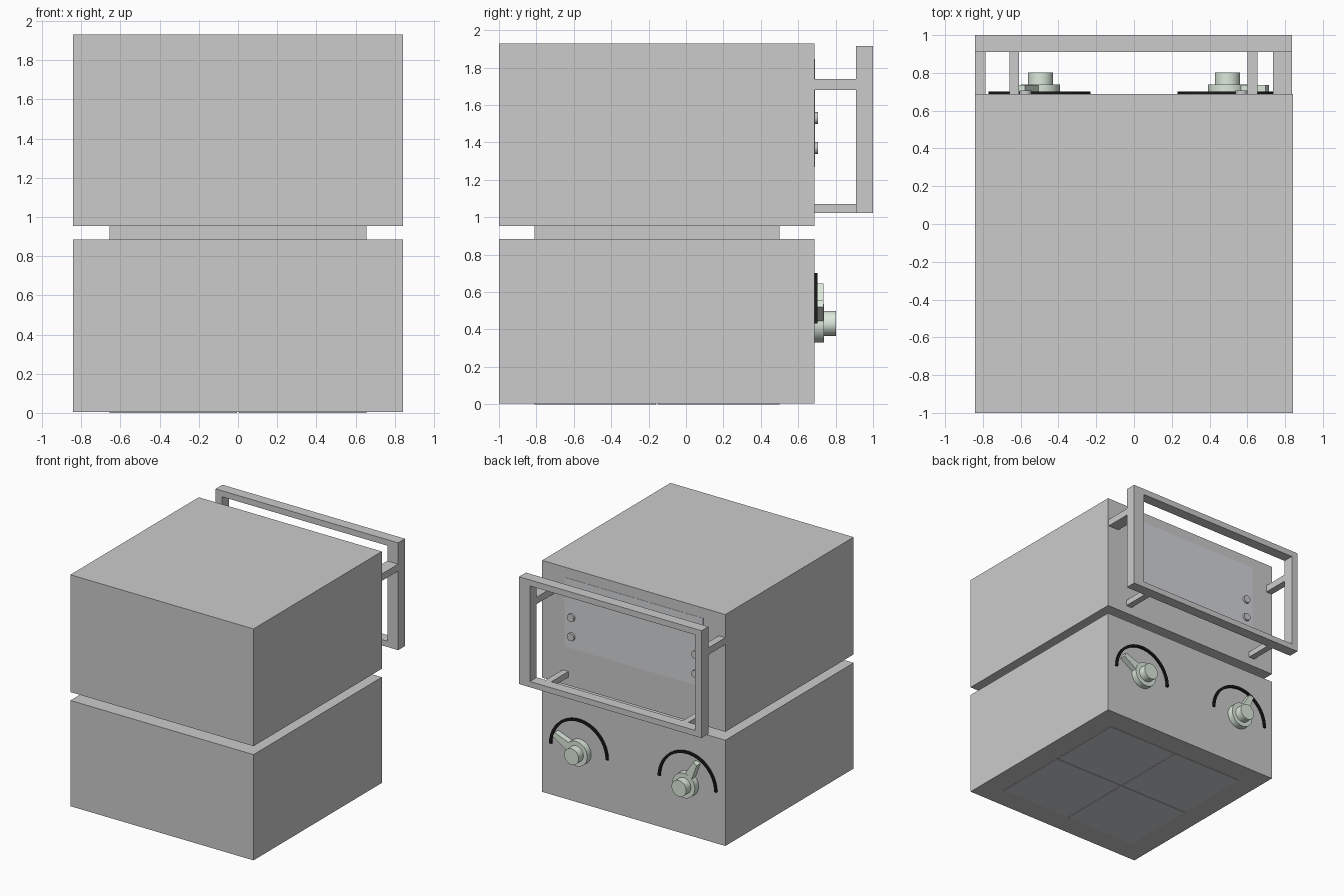
import bpy, bmesh, math
from mathutils import Vector

if "Cube" in bpy.data.objects:
    bpy.data.objects.remove(bpy.data.objects["Cube"])


def material(name, rgb):
    m = bpy.data.materials.new(name)
    m.diffuse_color = (*rgb, 1)
    m.use_nodes = True
    m.node_tree.nodes["Principled BSDF"].inputs["Base Color"].default_value = m.diffuse_color
    return m


GREEN = material("pale_green", (0.72, 0.82, 0.72))
BLACK = material("black", (0.01, 0.01, 0.01))
PANEL = material("panel_grey", (0.66, 0.67, 0.70))


def finish(name, bm, mat=None):
    bmesh.ops.recalc_face_normals(bm, faces=bm.faces)
    me = bpy.data.meshes.new(name)
    bm.to_mesh(me)
    bm.free()
    ob = bpy.data.objects.new(name, me)
    bpy.context.collection.objects.link(ob)
    if mat:
        me.materials.append(mat)
    return ob


def box(name, x, y, z, mat=None):
    bm = bmesh.new()
    bmesh.ops.create_cube(bm, size=1)
    for v in bm.verts:
        v.co = Vector([(a + b) / 2 + c * (b - a) for (a, b), c in zip((x, y, z), v.co)])
    return finish(name, bm, mat)


def prism(name, pts, y0, y1, mat=None):
    """Extrude an x-z outline along y."""
    bm = bmesh.new()
    face = bm.faces.new([bm.verts.new((x, y0, z)) for x, z in pts])
    ext = bmesh.ops.extrude_face_region(bm, geom=[face])
    for v in ext["geom"]:
        if isinstance(v, bmesh.types.BMVert):
            v.co.y = y1
    return finish(name, bm, mat)


def disc(name, cx, cz, r, y0, y1, mat=None, n=32):
    pts = [(cx + r * math.cos(2 * math.pi * i / n), cz + r * math.sin(2 * math.pi * i / n))
           for i in range(n)]
    ob = prism(name, pts, y0, y1, mat)
    bpy.ops.object.select_all(action='DESELECT')
    ob.select_set(True)
    bpy.context.view_layer.objects.active = ob
    bpy.ops.object.shade_smooth_by_angle(angle=math.radians(35))
    return ob


BACK = 0.687

# Stacked housings and the neck between them
box("lower_housing", (-.843, .843), (-1, BACK), (.004, .884))
box("neck", (-.655, .655), (-.81, .50), (.88, .96))
box("upper_housing", (-.843, .843), (-1, BACK), (.954, 1.93))

# Four plates on the underside, separated by a cross-shaped gap
for i, x in enumerate([(-.655, -.006), (.006, .655)]):
    for j, y in enumerate([(-.81, -.161), (-.149, .50)]):
        box(f"base_plate_{i}{j}", x, y, (0, .006), PANEL)

# Back panel and its four buttons
box("back_panel", (-.64, .635), (BACK - .01, BACK + .002), (1.27, 1.845), PANEL)
for x in (-.575, .57):
    for z in (1.37, 1.53):
        disc("button", x, z, .032, BACK - .005, .707, n=20)

# Guard frame: one solid ring with unequal side bars
outer = [(-.843, 1.022), (.837, 1.022), (.837, 1.915), (-.843, 1.915)]
inner = [(-.785, 1.07), (.737, 1.07), (.737, 1.865), (-.785, 1.865)]
bm = bmesh.new()
rings = [[bm.verts.new((x, y, z)) for x, z in pts]
         for pts, y in ((outer, .91), (outer, 1), (inner, 1), (inner, .91))]
for k in range(4):
    a, b = rings[k], rings[(k + 1) % 4]
    for i in range(4):
        j = (i + 1) % 4
        bm.faces.new((a[i], a[j], b[j], b[i]))
finish("guard_frame", bm)

# Struts holding the frame
for x, z in [((-.843, -.785), (1.68, 1.738)), ((.737, .837), (1.68, 1.738)),
             ((-.66, -.608), (1.022, 1.07)), ((.602, .655), (1.022, 1.07))]:
    box("frame_strut", x, (BACK - .005, .912), z)

# Dials: scale arc, base disc, cap and tapered pointer
CZ = .433
for side, cx, tip in (("left", -.5, (-.10, .205)), ("right", .5, (.21, .105))):
    arc = []
    for r, order in ((.27, range(33)), (.25, range(32, -1, -1))):
        arc += [(cx + r * math.cos(math.pi * i / 32), CZ + r * math.sin(math.pi * i / 32))
                for i in order]
    prism(f"{side}_dial_scale", arc, BACK - .005, .702, BLACK)
    kx = cx + (.005 if side == "left" else -.005)
    disc(f"{side}_knob_base", kx, CZ, .103, BACK - .005, .738, GREEN)
    disc(f"{side}_knob_cap", kx, CZ, .067, .73, .801, GREEN)
    d = Vector(tip)
    n = Vector((-d.y, d.x)).normalized()
    c = Vector((kx, CZ))
    pts = [c + n * .045, c - n * .045, c + d - n * .02, c + d + n * .02]
    prism(f"{side}_pointer", [tuple(p) for p in pts], BACK - .005, .736, GREEN)
